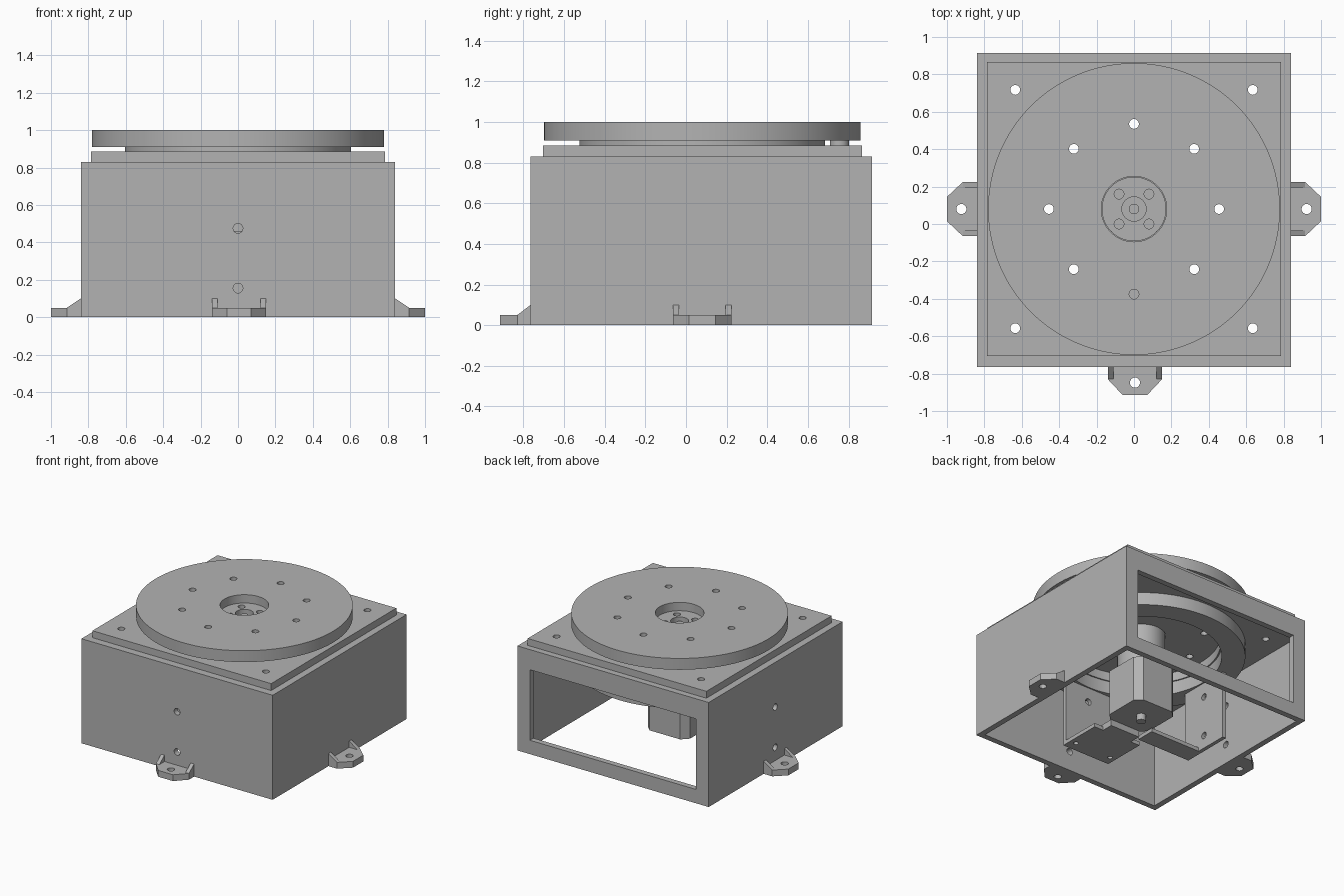
import bpy
import bmesh
import math
from mathutils import Matrix

if "Cube" in bpy.data.objects:
    bpy.data.objects.remove(bpy.data.objects["Cube"])

grey = bpy.data.materials.new("plain grey")
grey.use_nodes = True
grey.diffuse_color = (0.45, 0.45, 0.45, 1)
grey.node_tree.nodes["Principled BSDF"].inputs["Base Color"].default_value = (0.45, 0.45, 0.45, 1)

AXIS = 0.08          # y of the turning axis
HOLE = 0.026         # screw hole radius
CORNERS = [(x, AXIS + y) for x in (-0.635, 0.635) for y in (-0.637, 0.637)]


def finish(name, bm):
    bmesh.ops.recalc_face_normals(bm, faces=bm.faces)
    mesh = bpy.data.meshes.new(name)
    bm.to_mesh(mesh)
    bm.free()
    mesh.materials.append(grey)
    obj = bpy.data.objects.new(name, mesh)
    bpy.context.collection.objects.link(obj)
    return obj


def prism(name, points, depth, matrix=Matrix()):
    """Extrude a flat outline along local z, then place it."""
    bm = bmesh.new()
    face = bm.faces.new([bm.verts.new((p[0], p[1], 0)) for p in points])
    up = bmesh.ops.extrude_face_region(bm, geom=[face])["geom"]
    verts = [v for v in up if isinstance(v, bmesh.types.BMVert)]
    bmesh.ops.translate(bm, verts=verts, vec=(0, 0, depth))
    bm.transform(matrix)
    return finish(name, bm)


def block(name, x, y, z):
    outline = [(x[0], y[0]), (x[1], y[0]), (x[1], y[1]), (x[0], y[1])]
    return prism(name, outline, z[1] - z[0], Matrix.Translation((0, 0, z[0])))


def cylinder(name, x, y, z, r, sides=96):
    outline = [(x + r * math.cos(math.tau * i / sides), y + r * math.sin(math.tau * i / sides))
               for i in range(sides)]
    return prism(name, outline, z[1] - z[0], Matrix.Translation((0, 0, z[0])))


def drill(x, y, z, r=HOLE):
    return cylinder("drill", x, y, z, r, 24)


def cut(obj, cutters):
    """Subtract every cutter, then discard it."""
    for c in cutters:
        mod = obj.modifiers.new("cut", 'BOOLEAN')
        mod.operation = 'DIFFERENCE'
        mod.solver = 'EXACT'
        mod.object = c
    bpy.context.view_layer.update()
    graph = bpy.context.evaluated_depsgraph_get()
    mesh = bpy.data.meshes.new_from_object(obj.evaluated_get(graph))
    obj.modifiers.clear()
    obj.data = mesh
    for c in cutters:
        bpy.data.objects.remove(c)
    return obj


def wall_drills(side):
    """Two horizontal drills, through the front (0) or the side (1) wall."""
    drills = []
    for z in (0.155, 0.475):
        d = drill(0, 0, (0.4, 1.2))
        turn = Matrix.Rotation(math.pi / 2, 4, 'X')
        if side:
            turn = Matrix.Rotation(-math.pi / 2, 4, 'Z') @ turn
        d.data.transform(Matrix.Translation((0, AXIS, z)) @ turn)
        drills.append(d)
    return drills


# Housing: open below, thick top, window in the back, screw holes
housing = block("housing", (-0.84, 0.84), (-0.765, 0.915), (0, 0.83))
cut(housing, [block("cavity", (-0.795, 0.795), (-0.72, 0.87), (-0.2, 0.69)),
              block("window", (-0.73, 0.73), (0.8, 1.1), (0.11, 0.67)),
              cylinder("bore", 0, AXIS, (0.6, 0.9), 0.615)]
    + wall_drills(0) + wall_drills(1)
    + [drill(x, y, (0.6, 0.9)) for x, y in CORNERS])

# Square plate on the housing
top_plate = block("top_plate", (-0.785, 0.785), (-0.705, 0.865), (0.83, 0.885))
cut(top_plate, [cylinder("bore", 0, AXIS, (0.8, 0.95), 0.615)]
    + [drill(x, y, (0.8, 0.95)) for x, y in CORNERS])


def ring_drills():
    return [drill(0.455 * math.cos(k * math.pi / 4), AXIS + 0.455 * math.sin(k * math.pi / 4), (0.5, 1.2))
            for k in range(8)]


# Turntable, its hub drum and the bearing ring beneath
turntable = cylinder("turntable", 0, AXIS, (0.91, 1.0), 0.78, 128)
cut(turntable, [cylinder("bore", 0, AXIS, (0.8, 1.1), 0.175)] + ring_drills())
hub_drum = cylinder("hub_drum", 0, AXIS, (0.69, 0.91), 0.605)
cut(hub_drum, [cylinder("bore", 0, AXIS, (0.5, 1.1), 0.176),
               cylinder("recess", 0, AXIS, (0.5, 0.76), 0.57)] + ring_drills())
bearing_ring = cylinder("bearing_ring", 0, AXIS, (0.59, 0.69), 0.75)
cut(bearing_ring, [cylinder("bore", 0, AXIS, (0.5, 0.8), 0.58)])
stop_peg = cylinder("stop_peg", 0, 0.755, (0.885, 0.91), 0.047, 32)

# Shaft coupling with its bolt flange
coupling = cylinder("coupling", 0, AXIS, (0.46, 0.935), 0.172, 64)
cut(coupling, [cylinder("socket", 0, AXIS, (0.85, 1), 0.065, 32)]
    + [drill(x, AXIS + y, (0.88, 1)) for x in (-0.08, 0.08) for y in (-0.08, 0.08)])
shaft = cylinder("shaft", 0, AXIS, (0.7, 0.92), 0.028, 32)

# Motor with chamfered corners and a rear stub
a, b = 0.185, 0.135
octagon = [(a, -b), (a, b), (b, a), (-b, a), (-a, b), (-a, -b), (-b, -a), (b, -a)]
motor = prism("motor", octagon, 0.36, Matrix.Translation((0, AXIS, 0.1)))
motor_stub = cylinder("motor_stub", 0, AXIS, (0.05, 0.1), 0.035, 32)

# Brackets hanging from the bearing ring
front_bracket = block("front_bracket", (-0.21, 0.21), (-0.54, -0.51), (0.05, 0.6))
cut(front_bracket, wall_drills(0))
front_bracket_floor = block("front_bracket_floor", (-0.21, 0.21), (-0.51, -0.19), (0.05, 0.08))
cut(front_bracket_floor, [drill(x, -0.46, (0, 0.2), 0.018) for x in (-0.16, 0.16)])
side_bracket = block("side_bracket", (-0.62, -0.59), (-0.13, 0.29), (0.05, 0.6))
cut(side_bracket, wall_drills(1))
side_bracket_arm = block("side_bracket_arm", (-0.59, -0.15), (-0.13, 0.02), (0.05, 0.08))
motor_arm = block("motor_arm", (-0.13, 0.13), (-0.25, -0.1), (0.05, 0.1))

# Mounting feet: a drilled tab with two sloped gussets
for name, reach, angle in (("front", 0.845, 0), ("left", 0.84, 90), ("right", 0.84, -90)):
    shift = 0.005 if angle == 0 else 0
    place = (Matrix.Translation((shift, AXIS, 0)) @ Matrix.Rotation(math.radians(angle), 4, 'Z')
             @ Matrix.Translation((0, -reach, 0)))
    end = -0.15 if angle == 0 else -0.16
    tab = prism(name + "_foot", [(-0.145, 0.01), (-0.145, end + 0.085), (-0.065, end),
                                 (0.065, end), (0.145, end + 0.085), (0.145, 0.01)], 0.05, place)
    hole = drill(0, -0.083, (-0.1, 0.2), 0.027)
    hole.data.transform(place)
    cut(tab, [hole])
    for x in (-0.145, 0.115):
        stand = Matrix(((0, 0, 1, x), (1, 0, 0, 0), (0, 1, 0, 0), (0, 0, 0, 1)))
        prism(name + "_foot_gusset", [(0.01, 0.045), (0.01, 0.1), (0, 0.1), (end + 0.085, 0.05),
                                      (end + 0.085, 0.045)], 0.03, place @ stand)

# Smooth the round parts, keeping their edges sharp
bpy.ops.object.select_all(action='DESELECT')
for obj in (turntable, hub_drum, bearing_ring, stop_peg, coupling, shaft, motor_stub):
    obj.select_set(True)
    bpy.context.view_layer.objects.active = obj
bpy.ops.object.shade_smooth_by_angle(angle=math.radians(30))
